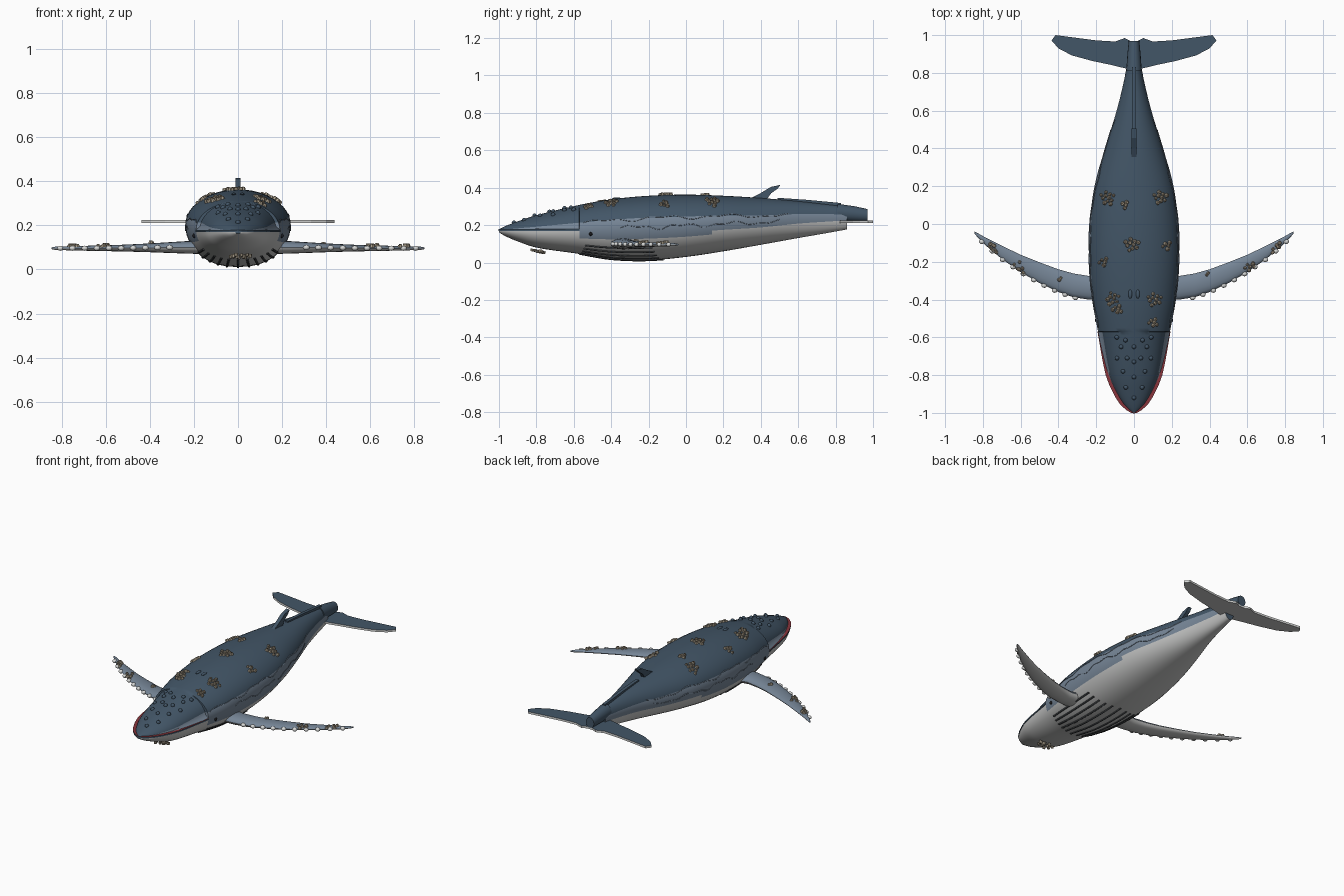
import bpy, bmesh, math, random
from mathutils import Vector, Matrix

if "Cube" in bpy.data.objects:
    bpy.data.objects.remove(bpy.data.objects["Cube"])

random.seed(4)


def mat(name, rgb):
    m = bpy.data.materials.new(name)
    m.diffuse_color = (*rgb, 1)
    m.use_nodes = True
    m.node_tree.nodes["Principled BSDF"].inputs["Base Color"].default_value = m.diffuse_color
    return m


BACK = mat("dark slate", (0.055, 0.092, 0.135))
FLANK = mat("light slate", (0.18, 0.235, 0.305))
BELLY = mat("pale grey", (0.54, 0.545, 0.54))
LIP = mat("dull red", (0.25, 0.035, 0.045))
GROOVE = mat("groove grey", (0.045, 0.05, 0.055))
SHELL = mat("barnacle tan", (0.42, 0.36, 0.27))
HOLE = mat("barnacle brown", (0.09, 0.07, 0.05))
KNOB = mat("knob white", (0.68, 0.69, 0.68))
EYE = mat("eye black", (0.01, 0.01, 0.012))


def finish(name, bm, mats, smooth=True):
    bmesh.ops.recalc_face_normals(bm, faces=bm.faces)
    me = bpy.data.meshes.new(name)
    bm.to_mesh(me)
    bm.free()
    for m in mats:
        me.materials.append(m)
    ob = bpy.data.objects.new(name, me)
    bpy.context.collection.objects.link(ob)
    if smooth:
        bpy.ops.object.select_all(action='DESELECT')
        ob.select_set(True)
        bpy.context.view_layer.objects.active = ob
        bpy.ops.object.shade_smooth_by_angle(angle=math.radians(40))
    return ob


def loft(bm, rings, rule):
    """Skin closed rings; rule(ring, segment) gives the material slot."""
    vs = [[bm.verts.new(p) for p in r] for r in rings]
    n = len(vs[0])
    for i in range(len(vs) - 1):
        for j in range(n):
            k = (j + 1) % n
            bm.faces.new((vs[i][j], vs[i][k], vs[i + 1][k], vs[i + 1][j])).material_index = rule(i, j)
    for r in (vs[0], vs[-1]):
        bm.faces.new(r)


def tube(name, paths, radius, m):
    cu = bpy.data.curves.new(name, 'CURVE')
    cu.dimensions = '3D'
    cu.bevel_depth, cu.bevel_resolution, cu.use_fill_caps = radius, 1, True
    for pts in paths:
        s = cu.splines.new('POLY')
        s.points.add(len(pts) - 1)
        for p, q in zip(s.points, pts):
            p.co = (*q, 1)
    cu.materials.append(m)
    ob = bpy.data.objects.new(name, cu)
    bpy.context.collection.objects.link(ob)


def slab(name, outline, axis, lo, hi, mats, rule=lambda n: 0):
    """Extrude a flat outline along x (axis 0) or z (axis 2)."""
    bm = bmesh.new()
    put = (lambda a, b, h: (h, a, b)) if axis == 0 else (lambda a, b, h: (a, b, h))
    f = bm.faces.new([bm.verts.new(put(a, b, lo)) for a, b in outline])
    ext = bmesh.ops.extrude_face_region(bm, geom=[f])
    d = Vector((hi - lo, 0, 0)) if axis == 0 else Vector((0, 0, hi - lo))
    bmesh.ops.translate(bm, verts=[v for v in ext['geom'] if isinstance(v, bmesh.types.BMVert)], vec=d)
    bmesh.ops.recalc_face_normals(bm, faces=bm.faces)
    for f in bm.faces:
        f.material_index = rule(f.normal)
    finish(name, bm, mats, False)


# Body stations: y, half width, top, bottom, widest height
ST = [(-1, .012, .178, .162, .17), (-.97, .058, .193, .143, .17), (-.9, .105, .22, .113, .17),
      (-.8, .147, .253, .08, .17), (-.57, .19, .308, .046, .18), (-.4, .222, .338, .018, .19),
      (-.2, .238, .357, .012, .2), (0, .235, .363, .03, .205), (.2, .207, .357, .06, .215),
      (.4, .153, .345, .095, .22), (.6, .092, .328, .131, .235), (.75, .055, .312, .157, .24),
      (.86, .034, .3, .177, .242)]


def station(y):
    i = max(0, min(len(ST) - 2, sum(s[0] <= y for s in ST) - 1))
    a, b = ST[i], ST[i + 1]
    p, q = ST[max(i - 1, 0)], ST[min(i + 2, len(ST) - 1)]
    h = b[0] - a[0]
    t = (y - a[0]) / h
    out = []
    for c in range(1, 5):
        m0 = (b[c] - p[c]) / (b[0] - p[0]) * h
        m1 = (q[c] - a[c]) / (q[0] - a[0]) * h
        out.append((2*t**3 - 3*t*t + 1) * a[c] + (t**3 - 2*t*t + t) * m0
                   + (3*t*t - 2*t**3) * b[c] + (t**3 - t*t) * m1)
    return out


def skin(y, deg):
    w, top, bot, mid = station(y)
    c, s = math.cos(math.radians(deg)), math.sin(math.radians(deg))
    if s > 1e-6 and y < -.57:          # upper jaw sits inside the lower jaw
        w = max(w - .017, w * .7)
    if s < 0:
        c = math.copysign(abs(c) ** .88, c)
    return Vector((w * c, y, mid + s * ((top - mid) if s > 0 else (mid - bot))))


def skin_normal(y, deg):
    a = skin(y, deg + 2) - skin(y, deg - 2)
    b = skin(y + .01, deg) - skin(y - .01, deg)
    n = a.cross(b).normalized()
    o = skin(y, deg) - Vector((0, y, station(y)[3]))
    return n if n.dot(o) > 0 else -n


def on_back(x, y):
    return math.degrees(math.acos(max(-1, min(1, x / station(y)[0]))))


# Body, dark above, light band on the flank, pale below
N = 48
ys = [-1, -.993, -.982] + [-.97 + .02 * i for i in range(20)] + [-.5711, -.5699]
ys += [-.55 + .03 * i for i in range(47)] + [.86]


def body_colour(i, j):
    d = (j + .5) * 360 / N
    e = min(d, 180 - d) if d <= 180 else -min(d - 180, 360 - d)
    if ys[i] < -.571:
        return 0 if e > 15 else 1 if e > 0 else 2
    return 0 if e > 15 else 1 if e > (-22.5 if ys[i] < .12 else -15) else 2


bm = bmesh.new()
loft(bm, [[skin(y, j * 360 / N) for j in range(N)] for y in ys], body_colour)
finish("body", bm, [BACK, FLANK, BELLY])

# Jaw rim, red on its upper face
jy = [-1, -.985, -.96, -.92, -.86, -.8, -.72, -.64, -.57]
side = [(station(y)[0] + .003, y) for y in reversed(jy)]
slab("lip", side + [(0, -1.003)] + [(-x, y) for x, y in reversed(side)], 2, .169, .178, [LIP, BACK],
     lambda n: 0 if n.z > .5 else 1)

# Throat pleats
tube("throat_pleats", [[skin(y0 + (-.12 - abs(k) * .012 - y0) * t / 14, -90 + k * 10) for t in range(15)]
                       for k in range(-5, 6) for y0 in [-.57 + .006 * abs(k)]], .0055, GROOVE)

# Wavy flank markings
for nm, base, y0, y1 in (("upper_flank_lines", 14, -.55, .55), ("lower_flank_lines", -3, -.35, .5)):
    tube(nm, [[skin(y0 + (y1 - y0) * t / 50, f(base + 3 * math.sin(t * .4) + 2 * math.sin(t * .9)))
               for t in range(51)] for f in (lambda a: a, lambda a: 180 - a)], .0022, FLANK)


def ball(bm, p, r, scale=(1, 1, 1)):
    bmesh.ops.create_uvsphere(bm, u_segments=10, v_segments=6, radius=r,
                              matrix=Matrix.Translation(p) @ Matrix.Diagonal((*scale, 1)))


# Head knobs
bm = bmesh.new()
for y, xs in ((-.6, (.1,)), (-.615, (.05,)), (-.65, (0, .075)), (-.71, (.04, .1)), (-.73, (0,)),
              (-.78, (.065,)), (-.81, (0,)), (-.865, (.05,)), (-.92, (0,))):
    for x in {s * v for v in xs for s in (-1, 1)}:
        ball(bm, skin(y, on_back(x, y)), .012)
finish("head_knobs", bm, [BACK])

# Blowholes and eyes
bm = bmesh.new()
for x in (-.02, .02):
    ball(bm, skin(-.37, on_back(x, -.37)), .012, (.9, 2.1, .6))
finish("blowholes", bm, [BACK])
bm = bmesh.new()
for d in (-12, 192):
    ball(bm, skin(-.51, d), .010)
finish("eyes", bm, [EYE])

# Dorsal fin, tail ridge and tail stock
slab("dorsal_fin", [(.33, .335), (.4, .372), (.455, .405), (.505, .415), (.49, .395), (.455, .37), (.43, .335)],
     0, -.012, .012, [BACK])
slab("tail_ridge", [(.49, .31), (.49, .346), (.65, .335), (.83, .318), (.83, .28)], 0, -.01, .01, [BACK])
bm = bmesh.new()
loft(bm, [[(w * math.cos(a), y, z + h * math.sin(a)) for a in [k * math.pi / 8 for k in range(16)]]
          for y, w, z, h in ((.81, .041, .268, .046), (.9, .035, .26, .041), (.97, .028, .252, .034))],
     lambda i, j: 0)
finish("tail_stock", bm, [BACK])

# Flukes, dark on top, pale beneath, white along the rim
half = [(.03, .82), (.12, .842), (.22, .863), (.33, .893), (.4, .93), (.437, .972), (.415, 1),
        (.3, .985), (.2, .972), (.1, .966), (.05, .984), (.02, .97)]
slab("flukes", half + [(-x, y) for x, y in reversed(half)], 2, .211, .224, [BACK, BELLY, KNOB],
     lambda n: 0 if n.z > .5 else 1 if n.z < -.5 else 2)

# Flipper stations: x, leading y, trailing y, height, half thickness
FL = [(.16, -.405, -.26, .1, .03), (.24, -.4, -.275, .1, .028), (.32, -.388, -.262, .099, .024),
      (.4, -.36, -.24, .098, .02), (.5, -.313, -.203, .097, .016), (.6, -.255, -.163, .096, .013),
      (.7, -.185, -.115, .096, .011), (.78, -.118, -.075, .096, .009), (.83, -.068, -.047, .096, .007),
      (.845, -.05, -.04, .096, .004)]


def flipper(x):
    i = max(k for k in range(len(FL) - 1) if FL[k][0] <= x)
    t = (x - FL[i][0]) / (FL[i + 1][0] - FL[i][0])
    return [a + (b - a) * t for a, b in zip(FL[i], FL[i + 1])]


def barnacle(bm, p, n, r):
    m = Matrix.Translation(p) @ n.to_track_quat('Z', 'Y').to_matrix().to_4x4()
    for r1, r2, d, slot in ((r, r * .65, r * 1.3, 0), (r * .4, r * .35, r * 1.4, 1)):
        old = set(bm.faces)
        bmesh.ops.create_cone(bm, cap_ends=True, segments=7, radius1=r1, radius2=r2, depth=d,
                              matrix=m @ Matrix.Translation((0, 0, r * .4)))
        for f in set(bm.faces) - old:
            f.material_index = slot


for s, tag in ((1, "left"), (-1, "right")):
    bm = bmesh.new()
    loft(bm, [[(s * x, (a + b) / 2 + (b - a) / 2 * math.cos(t), z + h * math.sin(t))
               for t in [k * math.pi / 8 for k in range(16)]] for x, a, b, z, h in FL],
         lambda i, j: 0 if j < 8 else 1)
    finish(tag + "_flipper", bm, [FLANK, BELLY])
    # Knobs on the leading edge
    bm = bmesh.new()
    for k in range(10):
        x, a, b, z, h = flipper(.31 + k * .055)
        ball(bm, (s * x, a, z), .0135, (1.15, 1, .85))
    finish(tag + "_flipper_knobs", bm, [KNOB])
    # Barnacles on the flipper
    bm = bmesh.new()
    for cx, f, count in ((.75, .35, 10), (.61, .25, 9), (.4, .7, 2)):
        for k in range(count):
            x, a, b, z, h = flipper(cx + random.uniform(-.025, .025))
            v = min(.9, max(.05, f + random.uniform(-.3, .3)))
            top = z + h * math.sqrt(1 - (2 * v - 1) ** 2)
            barnacle(bm, Vector((s * x, a + (b - a) * v, top)), Vector((0, 0, 1)), random.uniform(.008, .012))
    finish(tag + "_flipper_barnacles", bm, [SHELL, HOLE], False)

# Barnacle clusters on the back and chin
bm = bmesh.new()
for cx, cy, count, spread in ((-.14, .14, 11, .038), (-.05, .1, 4, .02), (.14, .14, 10, .036), (-.01, -.11, 10, .038),
                              (.175, -.115, 5, .025), (-.16, -.2, 5, .025), (-.115, -.395, 9, .036),
                              (-.09, -.45, 6, .026), (.11, -.4, 10, .038), (.1, -.52, 6, .025), (.01, -.79, 10, .04)):
    for k in range(count):
        a, r = k * 2.4, spread * math.sqrt((k + .5) / count)
        x, y = cx + r * math.cos(a), cy + r * math.sin(a)
        d, drop = on_back(x, y), Vector((0, 0, 0))
        if cy < -.7:
            d, drop = -d, Vector((0, 0, -.015))
        barnacle(bm, skin(y, d) + drop, skin_normal(y, d), random.uniform(.009, .013))
finish("body_barnacles", bm, [SHELL, HOLE], False)
